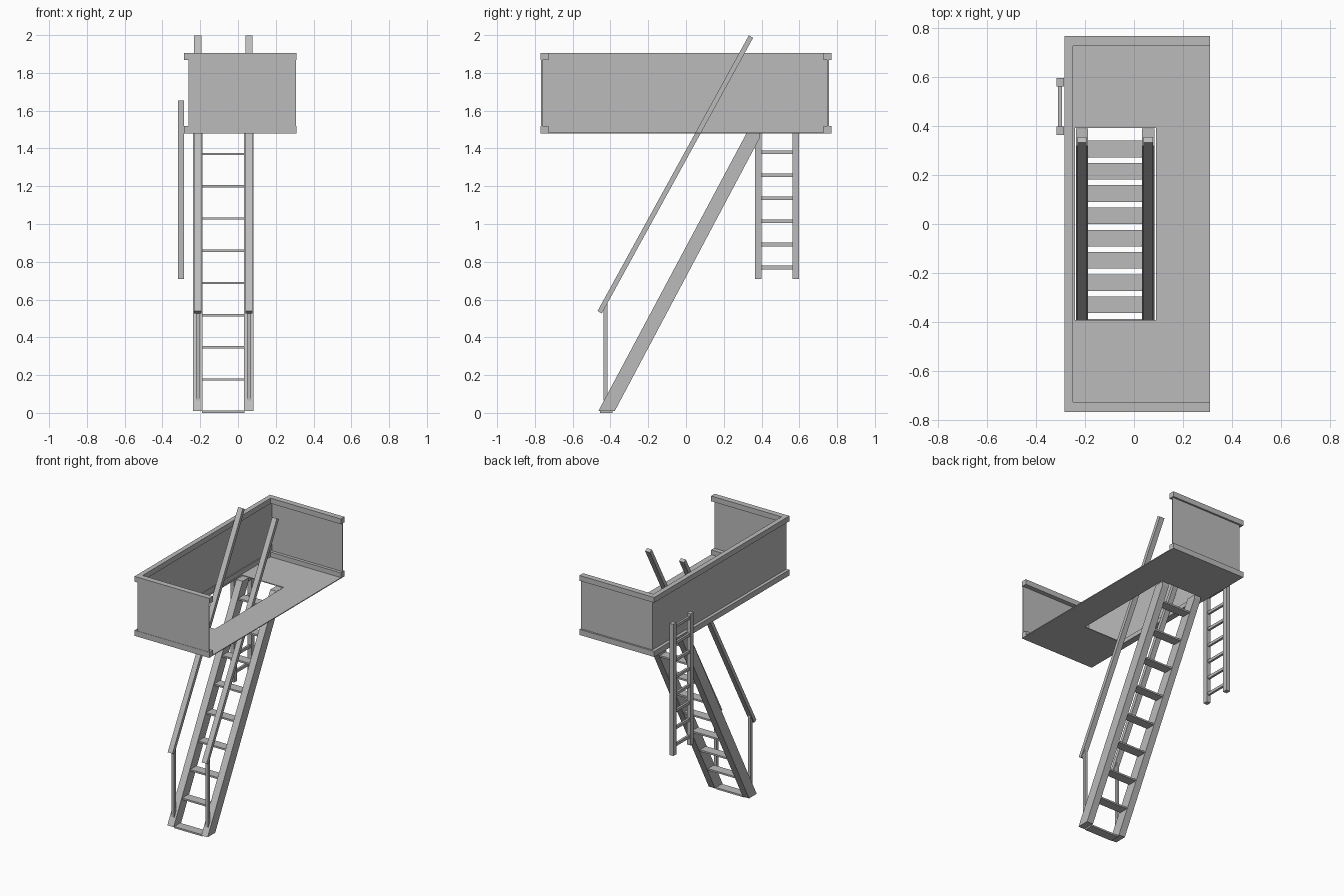
import bpy
import bmesh
from mathutils import Vector

cube = bpy.data.objects.get("Cube")
if cube:
    bpy.data.objects.remove(cube, do_unlink=True)

grey = bpy.data.materials.new("plain grey")
grey.use_nodes = True
grey.diffuse_color = (0.5, 0.5, 0.5, 1)
grey.node_tree.nodes["Principled BSDF"].inputs["Base Color"].default_value = (0.5, 0.5, 0.5, 1)


def finish(name, bm):
    bmesh.ops.recalc_face_normals(bm, faces=bm.faces)
    mesh = bpy.data.meshes.new(name)
    bm.to_mesh(mesh)
    bm.free()
    mesh.materials.append(grey)
    obj = bpy.data.objects.new(name, mesh)
    bpy.context.collection.objects.link(obj)
    return obj


def box(name, x, y, z):
    """Box from (low, high) pairs on each axis."""
    bm = bmesh.new()
    bmesh.ops.create_cube(bm, size=1)
    for v in bm.verts:
        v.co = [(lo + hi) / 2 + c * (hi - lo) for c, (lo, hi) in zip(v.co, (x, y, z))]
    return finish(name, bm)


def side_profile(name, points, x):
    """Extrude a y-z outline between two x positions."""
    bm = bmesh.new()
    face = bm.faces.new([bm.verts.new((x[0], y, z)) for y, z in points])
    new = bmesh.ops.extrude_face_region(bm, geom=[face])["geom"]
    bmesh.ops.translate(bm, vec=(x[1] - x[0], 0, 0),
                        verts=[g for g in new if isinstance(g, bmesh.types.BMVert)])
    return finish(name, bm)


# Platform floor, four strips around the stair opening
FLOOR = (1.478, 1.484)
box("floor_front", (-0.285, 0.31), (-0.768, -0.392), FLOOR)
box("floor_back", (-0.285, 0.31), (0.392, 0.768), FLOOR)
box("floor_left", (0.09, 0.31), (-0.392, 0.392), FLOOR)
box("floor_right", (-0.285, -0.242), (-0.392, 0.392), FLOOR)

# Guard panels on three sides
PANEL = (1.48, 1.9)
box("panel_front", (-0.26, 0.306), (-0.767, -0.761), PANEL)
box("panel_back", (-0.26, 0.306), (0.75, 0.756), PANEL)
box("panel_right", (-0.262, -0.256), (-0.767, 0.756), PANEL)

# Edge rails along the foot and top of the panels
for level, z in (("bottom", (1.478, 1.518)), ("top", (1.868, 1.906))):
    box(level + "_rail_front", (-0.285, 0.31), (-0.769, -0.728), z)
    box(level + "_rail_back", (-0.285, 0.31), (0.728, 0.769), z)
    box(level + "_rail_right", (-0.285, -0.25), (-0.728, 0.728), z)

# Stair stringers, handrails and newel posts
stringer = [(-0.464, 0.01), (-0.377, 0.01), (0.39, 1.455), (0.39, 1.48), (0.32, 1.48)]
low, high = Vector((-0.457, 0.533)), Vector((0.344, 1.992))
run = (high - low).normalized()
across = Vector((-run.y, run.x)) * 0.013
handrail = [low + across, low - across, high - across, high + across]
for side, x in (("right", -0.213), ("left", 0.058)):
    side_profile("stringer_" + side, stringer, (x - 0.025, x + 0.025))
    side_profile("handrail_" + side, handrail, (x - 0.019, x + 0.019))
    box("post_" + side, (x - 0.01, x + 0.01), (-0.437, -0.416), (0.065, 0.585))

# Stair treads
for i in range(9):
    z = 0.006 + i * 0.1705
    y = -0.459 + z * 0.534
    box(f"tread_{i + 1}", (-0.19, 0.035), (y, y + 0.068), (z - 0.006, z + 0.006))

# Side ladder
for end, y in (("front", 0.382), ("back", 0.58)):
    box("ladder_stile_" + end, (-0.317, -0.286), (y - 0.017, y + 0.017), (0.708, 1.655))
for i in range(8):
    z = 0.77 + i * 0.122
    box(f"ladder_rung_{i + 1}", (-0.31, -0.294), (0.395, 0.565), (z - 0.01, z + 0.01))
